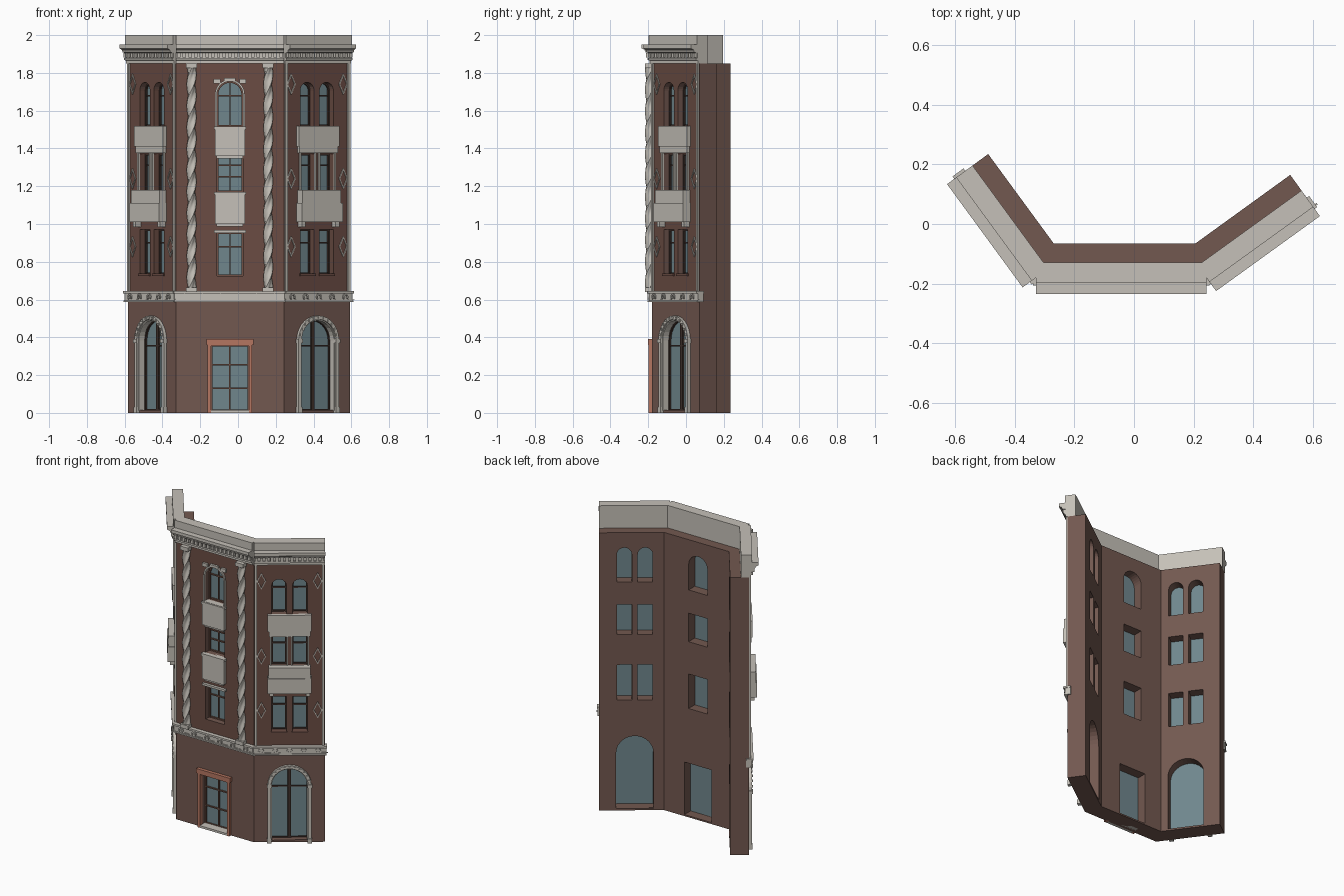
import bpy, bmesh, math
from mathutils import Vector

cube = bpy.data.objects.get("Cube")
if cube:
    bpy.data.objects.remove(cube, do_unlink=True)


def material(name, rgb):
    m = bpy.data.materials.new(name)
    m.use_nodes = True
    m.diffuse_color = (*rgb, 1)
    m.node_tree.nodes["Principled BSDF"].inputs["Base Color"].default_value = (*rgb, 1)
    return m


STONE = material("pale stone", (0.56, 0.53, 0.48))
WALL = material("brown plaster", (0.17, 0.098, 0.08))
BRICK = material("red brown brick", (0.145, 0.073, 0.057))
GLASS = material("blue grey glass", (0.16, 0.24, 0.265))
DARK = material("dark frame", (0.05, 0.03, 0.024))
FRAME = material("brown frame", (0.16, 0.08, 0.058))
SALMON = material("salmon door surround", (0.46, 0.18, 0.12))

# Plan corners of the outer and inner wall faces
outer = [Vector(p) for p in ((-.583, .167), (-.329, -.18), (.243, -.18), (.592, .072))]
inner = [Vector(p) for p in ((-.49, .235), (-.27, -.065), (.207, -.065), (.525, .165))]


class Side:
    """Wall frame: u runs along the wall, w points outward, z is up."""
    def __init__(self, a, b):
        self.a, self.length = a, (b - a).length
        self.u = (b - a).normalized()
        self.n = Vector((self.u.y, -self.u.x))

    def at(self, u, w, z):
        p = self.a + self.u * u + self.n * w
        return Vector((p.x, p.y, z))


left, front, right = [Side(outer[i], outer[i + 1]) for i in range(3)]
wings = (left, right)
parts = {}


def part(name, mat):
    return parts.setdefault(name, (bmesh.new(), mat))[0]


def loft(bm, rings):
    """Close a stack of matching rings into a solid."""
    rings = [[bm.verts.new(p) for p in r] for r in rings]
    faces = [bm.faces.new(rings[0]), bm.faces.new(rings[-1])]
    for a, b in zip(rings, rings[1:]):
        for i in range(len(a)):
            j = (i + 1) % len(a)
            faces.append(bm.faces.new((a[i], a[j], b[j], b[i])))
    bmesh.ops.recalc_face_normals(bm, faces=faces)


def plate(name, mat, side, pts, w0, w1):
    """Elevation outline pushed out from w0 to w1."""
    loft(part(name, mat), [[side.at(u, w, z) for u, z in pts] for w in (w0, w1)])


def box(name, mat, side, u0, u1, z0, z1, w0, w1):
    plate(name, mat, side, [(u0, z0), (u1, z0), (u1, z1), (u0, z1)], w0, w1)


def outline(u, width, z0, z1, arched):
    r = width / 2
    if not arched:
        return [(u - r, z0), (u - r, z1), (u + r, z1), (u + r, z0)]
    arc = [math.pi * (1 - i / 14) for i in range(15)]
    return ([(u - r, z0)] + [(u + r * math.cos(t), z1 - r + r * math.sin(t)) for t in arc]
            + [(u + r, z0)])


def trim(name, mat, side, hole, t, w0, w1):
    """Band of width t around the sides and top of an opening."""
    u, width, z0, z1, arched = hole
    big = outline(u, width + 2 * t, z0, z1 + t, arched)
    plate(name, mat, side, big + outline(*hole)[::-1], w0, w1)


def window(side, hole, mat, bars, mullion):
    u, width, z0, z1, arched = hole
    plate("wall_cutter", WALL, side, outline(*hole), -.2, .05)
    plate("window_glass", GLASS, side, outline(*hole), -.05, -.045)
    t = .008
    name = "window_frames" if mat is DARK else "front_window_frames"
    trim(name, mat, side, (u, width - 2 * t, z0, z1 - t, arched), t, -.045, -.035)
    for z in bars + [z0 + t / 2]:
        box(name, mat, side, u - width / 2, u + width / 2, z - .004, z + .004, -.045, -.037)
    if mullion:
        box(name, mat, side, u - mullion / 2, u + mullion / 2, z0, z1 - t, -.045, -.036)


# Wing windows, arched shopfronts and balconies
for s in wings:
    c = s.length / 2
    for du in (-.063, .063):
        window(s, (c + du, .09, 1.52, 1.75, True), DARK, [1.68], 0)
        window(s, (c + du, .09, 1.17, 1.37, False), DARK, [1.31], 0)
        window(s, (c + du, .09, .735, .97, False), DARK, [.9], 0)
        box("window_sills", BRICK, s, c + du - .05, c + du + .05, .725, .737, -.04, .008)
        for e in (-.05, .05):
            box("window_jambs", STONE, s, c + du + e - .005, c + du + e + .005, 1.17, 1.38, 0, .01)
    shop = (c, .225, .012, .495, True)
    window(s, shop, DARK, [.355], .02)
    trim("arch_surround", STONE, s, shop, .02, -.015, .018)
    trim("arch_inner_moulding", STONE, s, (c, .213, .012, .489, True), .008, -.03, .008)
    for i in range(1, 12):
        t = math.pi * i / 12
        cu, cz = c + .122 * math.cos(t), .3825 + .122 * math.sin(t)
        box("arch_blocks", STONE, s, cu - .006, cu + .006, cz - .006, cz + .006, 0, .024)
    for e in (-.122, .122):
        box("arch_capitals", STONE, s, c + e - .015, c + e + .015, .37, .39, 0, .024)
        box("arch_bases", STONE, s, c + e - .013, c + e + .013, 0, .03, 0, .022)
    box("shop_threshold", WALL, s, c - .113, c + .113, 0, .014, -.11, -.001)
    # Balconies
    box("upper_balcony", STONE, s, c - .125, c + .125, 1.375, 1.41, 0, .017)
    box("upper_balcony", STONE, s, c - .132, c + .132, 1.41, 1.52, 0, .022)
    box("lower_balcony", STONE, s, c - .133, c + .133, 1.01, 1.11, 0, .05)
    box("lower_balcony", STONE, s, c - .127, c + .127, 1.11, 1.18, 0, .044)
    for e in (-.11, .11):
        box("balcony_brackets", STONE, s, c + e - .012, c + e + .012, .985, 1.01, 0, .035)
    # Edge strips and diamond ornaments
    for u in (.004, s.length - .018):
        box("edge_strips", STONE, s, u, u + .014, .64, 1.85, 0, .01)
    for u in (c - .17, c + .17):
        for z in (.88, 1.24, 1.74):
            for k in (-1, 1):
                plate("diamond_ornaments", STONE, s,
                      [(u, z + .055), (u + k * .028, z), (u, z - .055),
                       (u, z - .044), (u + k * .022, z), (u, z + .044)], 0, .006)

# Front bay windows
c = front.length / 2
top = (c, .138, 1.515, 1.755, True)
window(front, top, FRAME, [1.68], .006)
window(front, (c, .138, 1.17, 1.36, False), FRAME, [1.25, 1.31], .006)
window(front, (c, .138, .725, .955, False), FRAME, [.88], .006)
trim("front_arch_trim", STONE, front, top, .01, -.01, .012)
for e in (-.068, .068):
    box("front_hood_ends", STONE, front, c + e - .018, c + e + .018, 1.745, 1.768, 0, .014)
box("front_hood", STONE, front, c - .03, c + .03, 1.758, 1.772, 0, .014)
box("front_sill", STONE, front, c - .082, c + .082, 1.503, 1.517, -.02, .02)
box("front_lintel", STONE, front, c - .085, c + .085, .953, .967, 0, .018)
for z0, z1 in ((1.36, 1.505), (1, 1.16)):
    box("front_balcony_panels", STONE, front, c - .08, c + .08, z0, z1, -.01, .022)
    box("front_balcony_panels", STONE, front, c - .085, c + .085, z1 - .005, z1 + .01, -.01, .028)
    box("front_balcony_panels", STONE, front, c - .07, c + .07, z0 - .012, z0, 0, .014)

# Doorway
window(front, (c, .2, .01, .36, False), FRAME, [.13, .255], .008)
trim("door_surround", SALMON, front, (c, .2, 0, .355, False), .018, -.01, .018)
box("door_header", SALMON, front, c - .124, c + .124, .36, .39, 0, .022)
box("door_step", STONE, front, c - .1, c + .1, 0, .014, -.05, .018)

# Twisted columns
for u in (.083, c * 2 - .083):
    o = front.at(u, .012, 0)
    rings = []
    for k in range(73):
        z = .66 + 1.17 * k / 72
        ring = []
        for i in range(18):
            t = math.tau * i / 18
            r = .021 + .005 * math.cos(3 * t)
            a = t + k * .3
            ring.append((o.x + r * math.cos(a), o.y + r * math.sin(a), z))
        rings.append(ring)
    loft(part("twisted_columns", STONE), rings)
    for z0, z1 in ((.64, .665), (1.825, 1.85)):
        box("column_blocks", STONE, front, u - .029, u + .029, z0, z1, 0, .038)

# String course with scrolls, cornice and dentils
profile = [(-.05, 1.85), (.012, 1.85), (.012, 1.865), (.024, 1.868), (.024, 1.88),
           (.014, 1.88), (.014, 1.905), (.034, 1.908), (.04, 1.922), (.056, 1.93),
           (.056, 1.95), (.018, 1.95), (.018, 2), (-.05, 2)]
for s in (left, front, right):
    L = s.length
    box("string_course", STONE, s, -.007, L + .007, .592, .635, -.02, .016)
    box("string_course_ledge", STONE, s, -.01, L + .01, .633, .645, -.02, .026)
    box("string_course_foot", STONE, s, -.008, L + .008, .586, .595, -.02, .022)
    count = round(L / .095)
    for k in range(count):
        u = L * (k + .5) / count
        arc = [math.radians(230 - 27 * i) for i in range(11)]
        ring = [(u + r * math.cos(t), .614 + r * math.sin(t))
                for r, path in ((.017, arc), (.009, arc[::-1])) for t in path]
        plate("scroll_ornaments", STONE, s, ring, .014, .023)
        box("scroll_ornaments", STONE, s, u + .02, u + .06, .599, .604, .014, .02)
    loft(part("cornice", STONE), [[s.at(u, w, z) for w, z in profile] for u in (0, L)])
    count = round(L / .03)
    for k in range(count):
        u = L * (k + .5) / count
        box("dentils", STONE, s, u - .009, u + .009, 1.882, 1.906, .01, .032)

# Folded wall
plan = outer + inner[::-1]
loft(part("wall", WALL), [[(p.x, p.y, z) for p in plan] for z in (0, 1.85)])

objects = {}
for name, (bm, mat) in parts.items():
    mesh = bpy.data.meshes.new(name)
    bm.to_mesh(mesh)
    bm.free()
    mesh.materials.append(mat)
    objects[name] = bpy.data.objects.new(name, mesh)
    bpy.context.collection.objects.link(objects[name])

# Cut the openings through the wall
wall, cutter = objects["wall"], objects["wall_cutter"]
cutter.hide_render = True
mod = wall.modifiers.new("openings", 'BOOLEAN')
mod.operation, mod.solver, mod.object = 'DIFFERENCE', 'EXACT', cutter
bpy.context.view_layer.objects.active = wall
bpy.ops.object.modifier_apply(modifier=mod.name)
bpy.data.objects.remove(cutter, do_unlink=True)

# Brick colour on the outer faces above the string course
wall.data.materials.clear()
for m in (WALL, BRICK):
    wall.data.materials.append(m)
bm = bmesh.new()
bm.from_mesh(wall.data)
bmesh.ops.bisect_plane(bm, geom=bm.verts[:] + bm.edges[:] + bm.faces[:],
                       plane_co=(0, 0, .61), plane_no=(0, 0, 1))
for f in bm.faces:
    outward = any(f.normal.xy.dot(s.n) > .99 for s in (left, front, right))
    f.material_index = int(outward and f.calc_center_median().z > .61)
bm.to_mesh(wall.data)
bm.free()

# Soften the columns
bpy.ops.object.select_all(action='DESELECT')
column = objects["twisted_columns"]
column.select_set(True)
bpy.context.view_layer.objects.active = column
bpy.ops.object.shade_smooth_by_angle(angle=math.radians(40))
